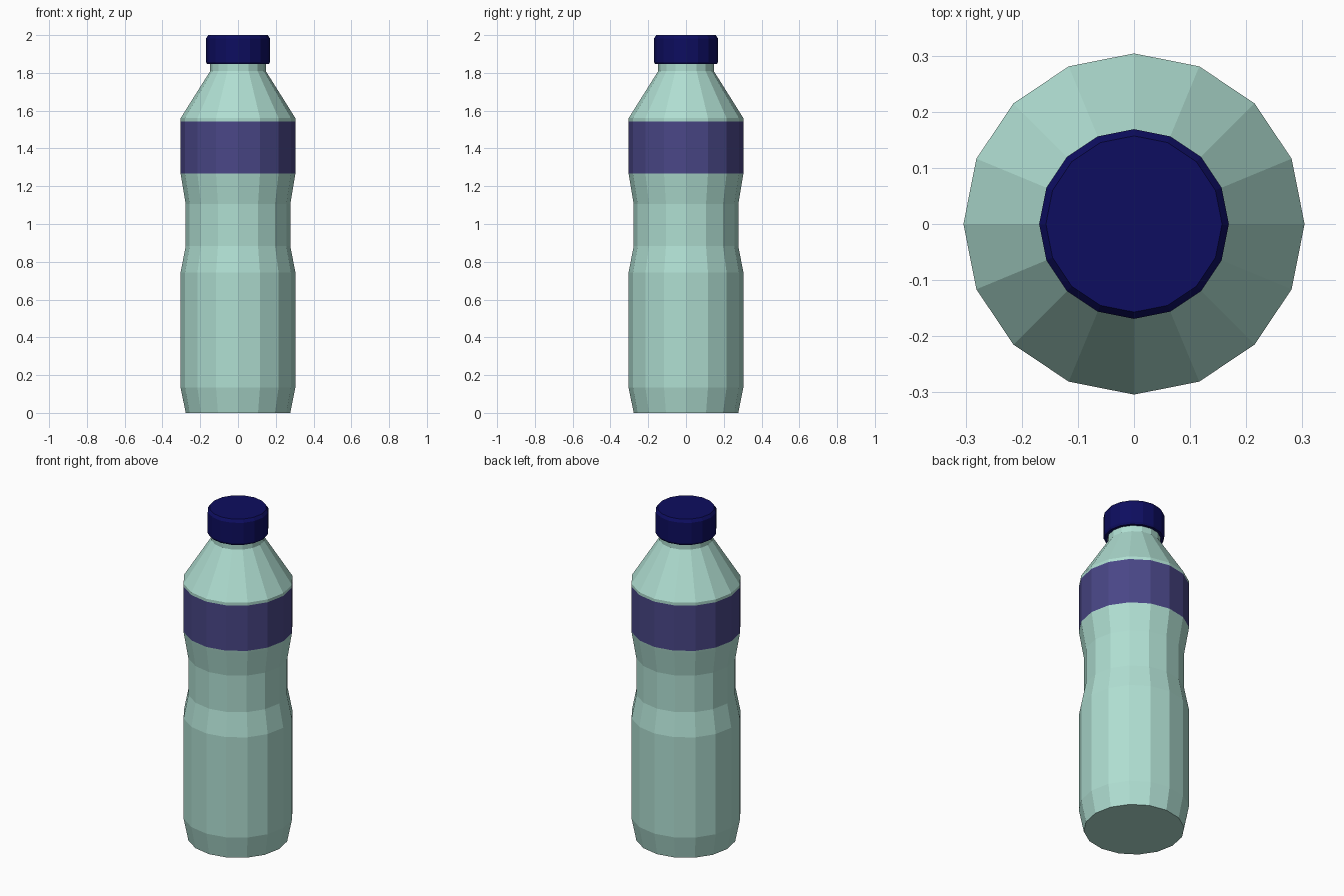
import bpy
import bmesh
from math import cos, sin, pi

SIDES = 16

cube = bpy.data.objects.get("Cube")
if cube:
    bpy.data.objects.remove(cube, do_unlink=True)


def material(name, rgb):
    mat = bpy.data.materials.new(name)
    mat.use_nodes = True
    mat.diffuse_color = (*rgb, 1)
    mat.node_tree.nodes["Principled BSDF"].inputs["Base Color"].default_value = (*rgb, 1)
    return mat


def lathe(name, profile, materials):
    """Revolve (radius, height) points into a closed, flat-shaded solid."""
    bm = bmesh.new()
    rings = [[bm.verts.new((r * cos(2 * pi * i / SIDES), r * sin(2 * pi * i / SIDES), z))
              for i in range(SIDES)] for r, z in profile]
    for low, high in zip(rings, rings[1:]):
        for i in range(SIDES):
            j = (i + 1) % SIDES
            bm.faces.new((low[i], low[j], high[j], high[i]))
    bm.faces.new(rings[0][::-1])
    bm.faces.new(rings[-1])
    mesh = bpy.data.meshes.new(name)
    bm.to_mesh(mesh)
    bm.free()
    for mat in materials:
        mesh.materials.append(mat)
    obj = bpy.data.objects.new(name, mesh)
    bpy.context.collection.objects.link(obj)
    return obj


plastic = material("pale green plastic", (0.43, 0.73, 0.64))
label = material("label purple", (0.067, 0.062, 0.24))
navy = material("cap navy", (0.004, 0.004, 0.115))

# Bottle with pinched waist, sloping shoulder and neck
bottle = lathe("bottle_body", [
    (0.277, 0), (0.304, 0.135), (0.304, 0.743), (0.277, 0.883),
    (0.277, 1.105), (0.302, 1.255), (0.304, 1.268), (0.304, 1.543),
    (0.304, 1.56), (0.147, 1.81), (0.147, 1.87)], [plastic, label])

# Label band around the upper body
for face in bottle.data.polygons:
    if 1.3 < face.center.z < 1.5:
        face.material_index = 1

# Screw cap with softened rims
lathe("cap", [(0.15, 1.846), (0.163, 1.846), (0.169, 1.858), (0.169, 1.983),
              (0.157, 2.0)], [navy])
